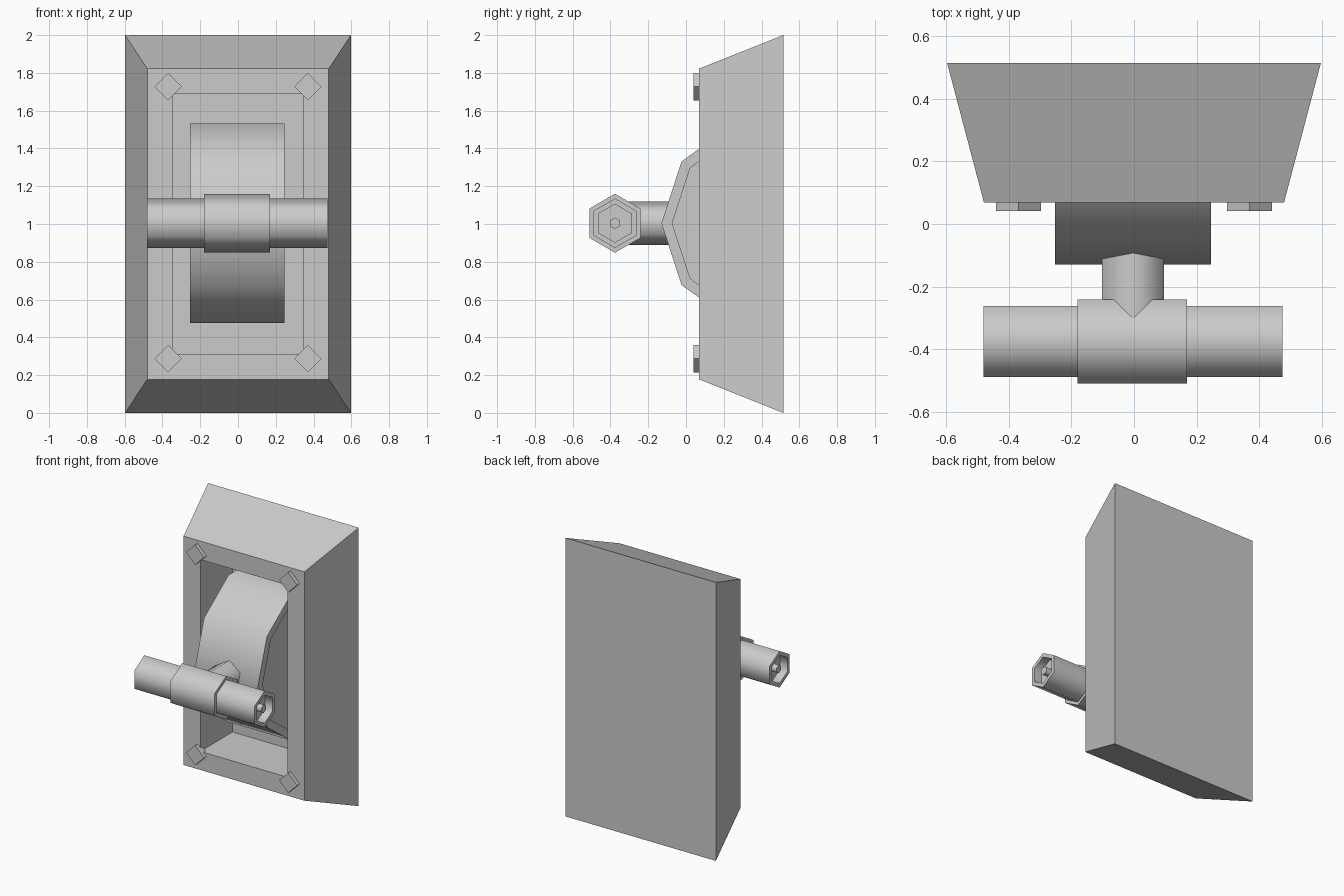
import bpy, bmesh, math
from mathutils import Matrix, Vector

if "Cube" in bpy.data.objects:
    bpy.data.objects.remove(bpy.data.objects["Cube"], do_unlink=True)

GREY = (0.6, 0.6, 0.6, 1)
steel = bpy.data.materials.new("grey")
steel.use_nodes = True
steel.diffuse_color = GREY
steel.node_tree.nodes["Principled BSDF"].inputs["Base Color"].default_value = GREY


def finish(bm, name, smooth=None):
    bmesh.ops.recalc_face_normals(bm, faces=bm.faces)
    mesh = bpy.data.meshes.new(name)
    bm.to_mesh(mesh)
    bm.free()
    mesh.materials.append(steel)
    obj = bpy.data.objects.new(name, mesh)
    bpy.context.collection.objects.link(obj)
    if smooth:
        bpy.ops.object.select_all(action='DESELECT')
        obj.select_set(True)
        bpy.context.view_layer.objects.active = obj
        bpy.ops.object.shade_smooth_by_angle(angle=math.radians(smooth))
    return obj


def prism(sides, radius, depth, axis, centre):
    """Closed prism along x or y, with one corner pointing up (x, y axes)."""
    bm = bmesh.new()
    bmesh.ops.create_cone(bm, cap_ends=True, segments=sides, radius1=radius,
                          radius2=radius, depth=depth)
    turn = Matrix.Rotation(math.pi / 2, 4, 'Y' if axis == 'X' else 'X')
    bm.transform(Matrix.Translation(centre) @ turn)
    # Corner placement is fixed by turning the highest vertex onto the vertical
    c = Vector(centre)
    v = max(bm.verts, key=lambda p: p.co.z).co - c
    side = v.y if axis == 'X' else v.x
    angle = math.atan2(side, v.z)
    spin = Matrix.Rotation(angle if axis == 'X' else -angle, 4, axis)
    bmesh.ops.rotate(bm, verts=bm.verts, cent=c, matrix=spin)
    return bm


def recess(bm, faces, rim, depth):
    """Inset each face and push it inward with straight walls."""
    for f in faces:
        inward = -f.normal.copy()
        bmesh.ops.inset_individual(bm, faces=[f], thickness=rim)
        out = bmesh.ops.extrude_face_region(bm, geom=[f])
        verts = [g for g in out["geom"] if isinstance(g, bmesh.types.BMVert)]
        bmesh.ops.translate(bm, verts=verts, vec=inward * depth)
        bmesh.ops.delete(bm, geom=[f], context='FACES_ONLY')


def end_caps(bm):
    bm.normal_update()
    return [f for f in bm.faces if abs(f.normal.x) > 0.99]


# Tapered housing with a deep rectangular pocket
bm = bmesh.new()
bmesh.ops.create_cube(bm, size=2)
for v in bm.verts:
    front = v.co.y < 0
    v.co = (v.co.x * (0.48 if front else 0.598), 0.068 if front else 0.515,
            1 + v.co.z * (0.822 if front else 1))
bm.normal_update()
recess(bm, [f for f in bm.faces if f.normal.y < -0.99], 0.188, 0.365)
finish(bm, "housing")

# Half drum seated in the pocket, with dished sides
AXIS_Z = 1.004
HUB = Vector((-0.003, 0.425, AXIS_Z))
bm = prism(10, 0.555, 0.5, 'X', HUB)
bmesh.ops.rotate(bm, verts=bm.verts, cent=HUB,
                 matrix=Matrix.Rotation(math.pi / 10, 4, 'X'))
recess(bm, end_caps(bm), 0.057, 0.05)
bmesh.ops.bisect_plane(bm, geom=bm.verts[:] + bm.edges[:] + bm.faces[:],
                       plane_co=HUB, plane_no=(0, 1, 0), clear_outer=True)
finish(bm, "drum", 65)

# Stem joining drum and handle
finish(prism(6, 0.114, 0.33, 'Y', (-0.003, -0.21, AXIS_Z)), "stem", 65)

# Crossbar handle with hollow ends, centre collar and end pins
BAR_Y = -0.376
bm = prism(6, 0.131, 0.956, 'X', (-0.003, BAR_Y, AXIS_Z))
recess(bm, end_caps(bm), 0.03, 0.06)
finish(bm, "handle_bar", 65)
finish(prism(6, 0.156, 0.35, 'X', (-0.005, BAR_Y, AXIS_Z)), "handle_collar", 65)
for name, s in (("left", 1), ("right", -1)):
    finish(prism(6, 0.03, 0.07, 'X', (-0.003 + s * 0.435, BAR_Y, AXIS_Z)),
           name + "_end_pin", 65)

# Square corner bolts
for side, x in (("left", 0.37), ("right", -0.37)):
    for level, z in (("lower", 0.287), ("upper", 1.727)):
        finish(prism(4, 0.072, 0.05, 'Y', (x, 0.066, z)), f"{level}_{side}_bolt")
